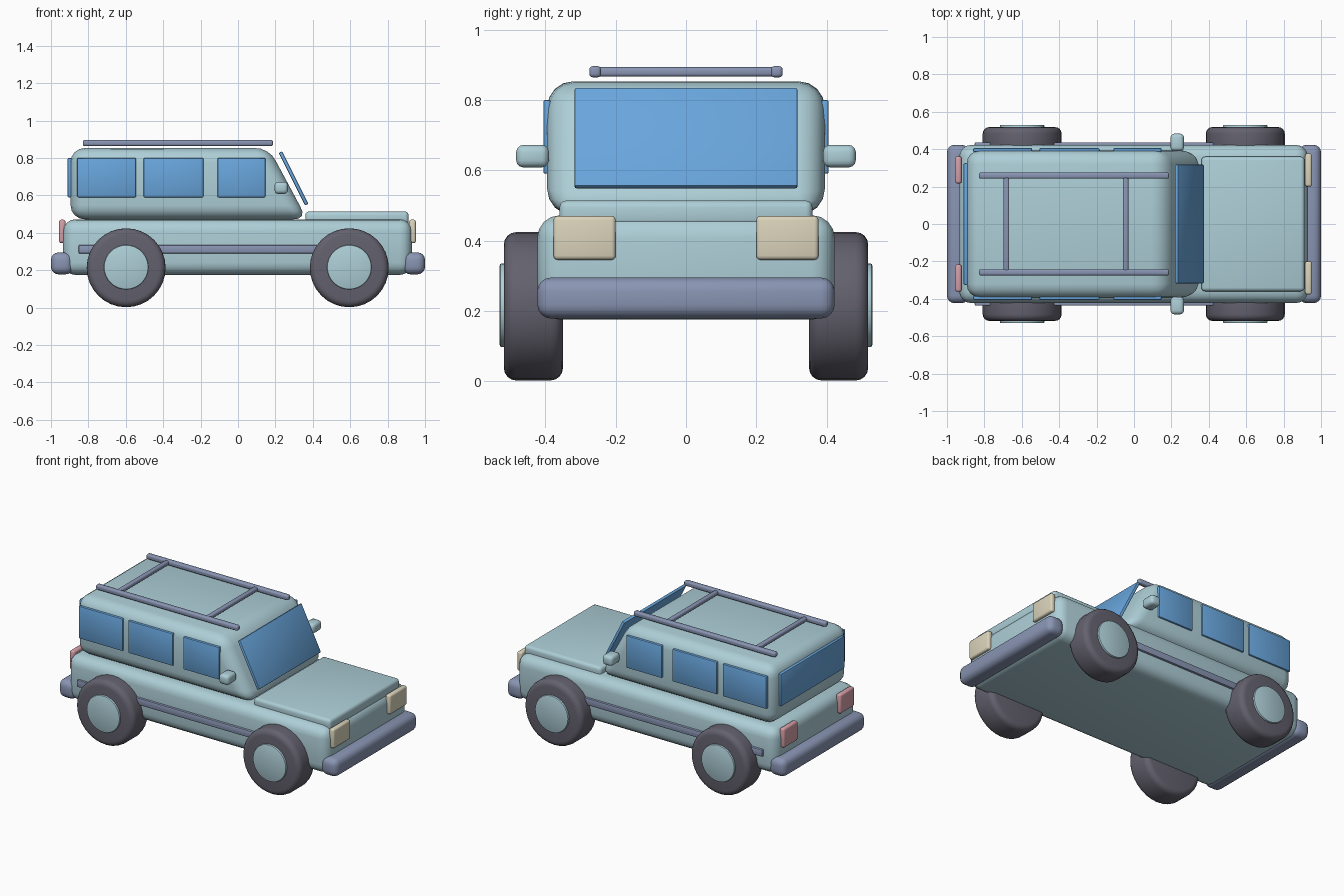
import bpy, bmesh, math
from mathutils import Matrix, Vector

if "Cube" in bpy.data.objects:
    bpy.data.objects.remove(bpy.data.objects["Cube"])


def material(name, rgb):
    m = bpy.data.materials.new(name)
    m.diffuse_color = (*rgb, 1)
    m.use_nodes = True
    m.node_tree.nodes["Principled BSDF"].inputs["Base Color"].default_value = m.diffuse_color
    return m


BODY = material("pale_teal_paint", (0.42, 0.62, 0.68))
GLASS = material("blue_glass", (0.14, 0.38, 0.72))
TRIM = material("slate_trim", (0.25, 0.30, 0.45))
TIRE = material("dark_rubber", (0.125, 0.12, 0.155))
LAMP = material("cream_lamp", (0.71, 0.66, 0.50))
TAIL = material("rose_lamp", (0.66, 0.35, 0.39))


def finish(name, bm, mat, bevel=0.0, segments=4, edges=None):
    """Round the edges, turn the bmesh into an object and smooth it."""
    if bevel:
        bmesh.ops.bevel(bm, geom=edges or bm.edges[:], offset=bevel, segments=segments,
                        profile=0.5, affect='EDGES', clamp_overlap=True)
    bmesh.ops.recalc_face_normals(bm, faces=bm.faces[:])
    me = bpy.data.meshes.new(name)
    bm.to_mesh(me)
    bm.free()
    me.materials.append(mat)
    ob = bpy.data.objects.new(name, me)
    bpy.context.collection.objects.link(ob)
    bpy.ops.object.select_all(action='DESELECT')
    ob.select_set(True)
    bpy.context.view_layer.objects.active = ob
    bpy.ops.object.shade_smooth_by_angle(angle=math.radians(40))
    return ob


def box(name, x, y, z, mat, bevel=0.0, segments=4, tilt=0.0):
    """Rounded box given by its (min, max) range on each axis."""
    bm = bmesh.new()
    bmesh.ops.create_cube(bm, size=1)
    bmesh.ops.scale(bm, vec=[r[1] - r[0] for r in (x, y, z)], verts=bm.verts)
    bmesh.ops.rotate(bm, matrix=Matrix.Rotation(tilt, 3, 'Y'), verts=bm.verts)
    bmesh.ops.translate(bm, vec=[(r[0] + r[1]) / 2 for r in (x, y, z)], verts=bm.verts)
    return finish(name, bm, mat, bevel, segments)


def disc(name, x, y, z, radius, mat, bevel, segments):
    """Cylinder along y with rounded rims."""
    bm = bmesh.new()
    bmesh.ops.create_cone(bm, cap_ends=True, segments=32, radius1=radius,
                          radius2=radius, depth=y[1] - y[0])
    rims = [e for e in bm.edges if abs(e.verts[0].co.z - e.verts[1].co.z) < 1e-5]
    bmesh.ops.rotate(bm, matrix=Matrix.Rotation(math.pi / 2, 3, 'X'), verts=bm.verts)
    bmesh.ops.translate(bm, vec=(x, (y[0] + y[1]) / 2, z), verts=bm.verts)
    return finish(name, bm, mat, bevel, segments, rims)


def mirrored(side, a, b):
    return (a, b) if side > 0 else (-b, -a)


# Lower body and hood
box("lower_body", (-0.935, 0.93), (-0.423, 0.423), (0.175, 0.472), BODY, 0.065)
box("hood", (0.36, 0.912), (-0.36, 0.36), (0.44, 0.514), BODY, 0.02, 3)

# Cabin: side profile with a raked front, extruded across the width
bm = bmesh.new()
profile = [(-0.895, 0.472), (0.37, 0.472), (0.165, 0.853), (-0.895, 0.853)]
face = bm.faces.new([bm.verts.new((x, -0.395, z)) for x, z in profile])
new = bmesh.ops.extrude_face_region(bm, geom=[face])["geom"]
bmesh.ops.translate(bm, vec=(0, 0.79, 0),
                    verts=[v for v in new if isinstance(v, bmesh.types.BMVert)])
finish("cabin", bm, BODY, 0.075)

# Windshield standing just off the raked front, and rear window
box("windshield", (0.287, 0.307), (-0.317, 0.317), (0.534, 0.848), GLASS, 0.006, 2,
    tilt=-math.atan2(0.14, 0.28))
box("rear_window", (-0.911, -0.889), (-0.325, 0.325), (0.59, 0.80), GLASS, 0.006, 2)

# Bumpers
for end, name in ((1, "front_bumper"), (-1, "rear_bumper")):
    box(name, mirrored(end, 0.882, 1.0), (-0.423, 0.423), (0.178, 0.295), TRIM, 0.04)

for side, label in ((1, "left"), (-1, "right")):
    # Side windows
    for i, span in enumerate([(-0.86, -0.545), (-0.505, -0.185), (-0.11, 0.147)]):
        box(f"{label}_window_{i + 1}", span, mirrored(side, 0.385, 0.406),
            (0.59, 0.80), GLASS, 0.006, 2)
    # Lamps
    box(f"{label}_headlight", (0.915, 0.951), mirrored(side, 0.20, 0.377),
        (0.345, 0.47), LAMP, 0.012, 3)
    box(f"{label}_tail_light", (-0.957, -0.922), mirrored(side, 0.217, 0.362),
        (0.345, 0.47), TAIL, 0.012, 3)
    # Door mirror
    box(f"{label}_door_mirror", (0.195, 0.267), mirrored(side, 0.39, 0.483),
        (0.608, 0.672), BODY, 0.02, 3)
    # Side rub strip
    box(f"{label}_side_strip", (-0.852, 0.65), mirrored(side, 0.41, 0.437),
        (0.289, 0.335), TRIM, 0.007, 2)
    # Wheels
    for x, pos in ((0.595, "front"), (-0.598, "rear")):
        disc(f"{label}_{pos}_tire", x, mirrored(side, 0.35, 0.518), 0.213, 0.211,
             TIRE, 0.035, 4)
        disc(f"{label}_{pos}_hubcap", x, mirrored(side, 0.48, 0.53), 0.216, 0.119,
             BODY, 0.006, 2)
    # Roof rack rail
    box(f"{label}_roof_rail", (-0.83, 0.187), mirrored(side, 0.242, 0.275),
        (0.864, 0.896), TRIM, 0.01, 3)

# Roof rack crossbars
for x, pos in ((-0.045, "front"), (-0.682, "rear")):
    box(f"{pos}_roof_crossbar", (x - 0.015, x + 0.015), (-0.272, 0.272),
        (0.866, 0.893), TRIM, 0.009, 3)
